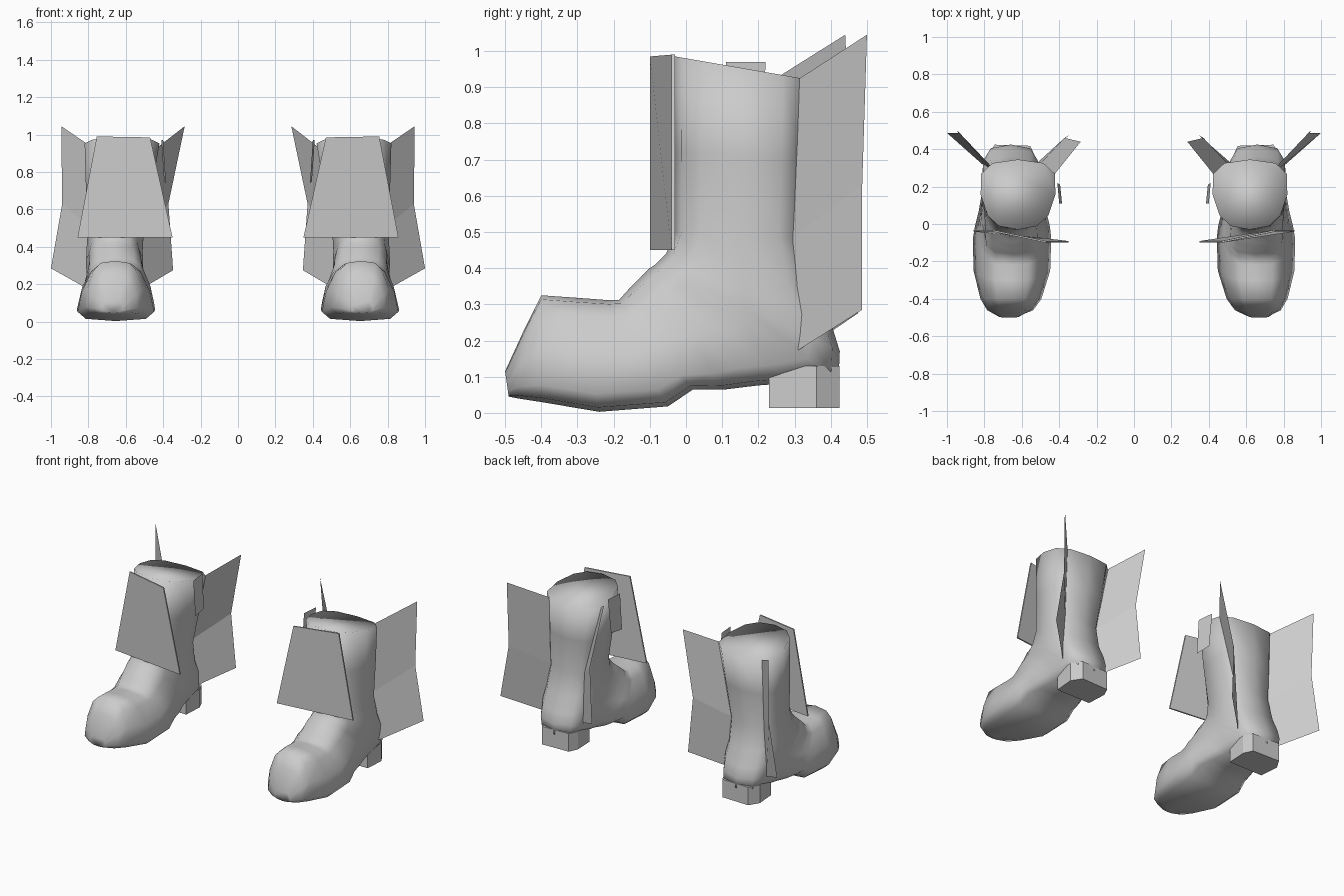
import bpy, bmesh, math

cube = bpy.data.objects.get("Cube")
if cube:
    bpy.data.objects.remove(cube, do_unlink=True)

grey = bpy.data.materials.new("plain grey")
grey.use_nodes = True
colour = (0.6, 0.6, 0.6, 1)
grey.diffuse_color = colour
grey.node_tree.nodes["Principled BSDF"].inputs["Base Color"].default_value = colour


def make(name, verts, faces, side, smooth=False):
    """Mesh object; side is +1 for the left boot and -1 for the mirrored right one."""
    me = bpy.data.meshes.new(name)
    bm = bmesh.new()
    vs = [bm.verts.new((v[0] * side, v[1], v[2])) for v in verts]
    for f in faces:
        bm.faces.new([vs[i] for i in (f if side > 0 else f[::-1])])
    if len(faces) > 2:
        bmesh.ops.recalc_face_normals(bm, faces=bm.faces)
    for f in bm.faces:
        f.smooth = smooth
    bm.to_mesh(me)
    bm.free()
    me.materials.append(grey)
    ob = bpy.data.objects.new(name, me)
    bpy.context.collection.objects.link(ob)


def loft(rings):
    n = len(rings[0])
    verts = [p for r in rings for p in r]
    faces = [(k * n + i, k * n + (i + 1) % n, (k + 1) * n + (i + 1) % n, (k + 1) * n + i)
             for k in range(len(rings) - 1) for i in range(n)]
    faces += [tuple(range(n))[::-1], tuple(range((len(rings) - 1) * n, len(rings) * n))]
    return verts, faces


# Boot stations from shaft top, round heel and arch, to the toe:
# front/top (y, z), back/bottom (y, z), centre x, half width, taper, squareness power
STATIONS = [
    (-.03, .985, .345, .92, .62, .20, .16, .75),
    (-.03, .72, .335, .70, .637, .176, .16, .72),
    (-.03, .50, .325, .48, .653, .150, .16, .70),
    (-.055, .44, .36, .33, .66, .150, .14, .66),
    (-.07, .425, .405, .235, .66, .152, .10, .62),
    (-.085, .41, .425, .17, .66, .152, .05, .58),
    (-.10, .40, .422, .10, .657, .150, .02, .58),
    (-.12, .38, .30, .083, .655, .155, .05, .58),
    (-.14, .36, .20, .076, .655, .163, .12, .58),
    (-.16, .34, .11, .065, .65, .172, .20, .55),
    (-.185, .312, .02, .065, .65, .182, .28, .55),
    (-.22, .312, -.05, .018, .652, .186, .32, .55),
    (-.30, .318, -.24, .003, .653, .182, .32, .55),
    (-.40, .325, -.40, .03, .658, .148, .28, .55),
    (-.445, .235, -.465, .04, .662, .118, .20, .6),
    (-.50, .115, -.49, .045, .668, .055, .05, .7),
]
SIDES = 12


def spow(v, p):
    return math.copysign(abs(v) ** p, v)


def station_ring(y1, z1, y2, z2, cx, w, taper, p):
    ring = []
    for i in range(SIDES):
        a = 2 * math.pi * i / SIDES
        c, s = spow(math.cos(a), p), spow(math.sin(a), p)
        ring.append((cx + w * s * (1 - taper * c),
                     (y1 + y2) / 2 + (y1 - y2) / 2 * c,
                     (z1 + z2) / 2 + (z1 - z2) / 2 * c))
    return ring


for side, label in ((1, "left"), (-1, "right")):
    # Shaft, heel seat and foot in one bent loft
    make(label + "_boot", *loft([station_ring(*s) for s in STATIONS]), side, True)

    # Heel lug, flush with the back of the boot
    lug = [(.535, .23), (.775, .23), (.785, .36), (.745, .424), (.555, .418), (.528, .36)]
    make(label + "_heel", *loft([[(x, y, z) for x, y in lug] for z in (.013, .13)]), side)

    # Shin flap: a thin plate, wider at the bottom
    flap = [(.35, -.10, .45), (.858, -.04, .45), (.755, -.04, .99), (.47, -.10, .985)]
    make(label + "_shin_flap",
         *loft([flap, [(x, y + .009, z) for x, y, z in flap]]), side)

    # Back fins, folded at mid height: root and tip points from top to bottom
    fins = {
        "outer": [(.765, .31, .922), (.945, .50, 1.045), (.765, .29, .48),
                  (.94, .487, .63), (.795, .305, .17), (1.0, .487, .285)],
        "inner": [(.43, .26, .932), (.285, .44, 1.045), (.535, .285, .48),
                  (.372, .46, .63), (.525, .32, .17), (.347, .475, .275)],
    }
    for kind, pts in fins.items():
        make(f"{label}_{kind}_fin", pts, [(0, 2, 3, 1), (2, 4, 5, 3)], side)

    # Small pull tab on the inner side
    make(label + "_pull_tab",
         [(.385, .11, .74), (.395, .21, .75), (.41, .22, .97), (.40, .11, .97)],
         [(0, 1, 2, 3)], side)
